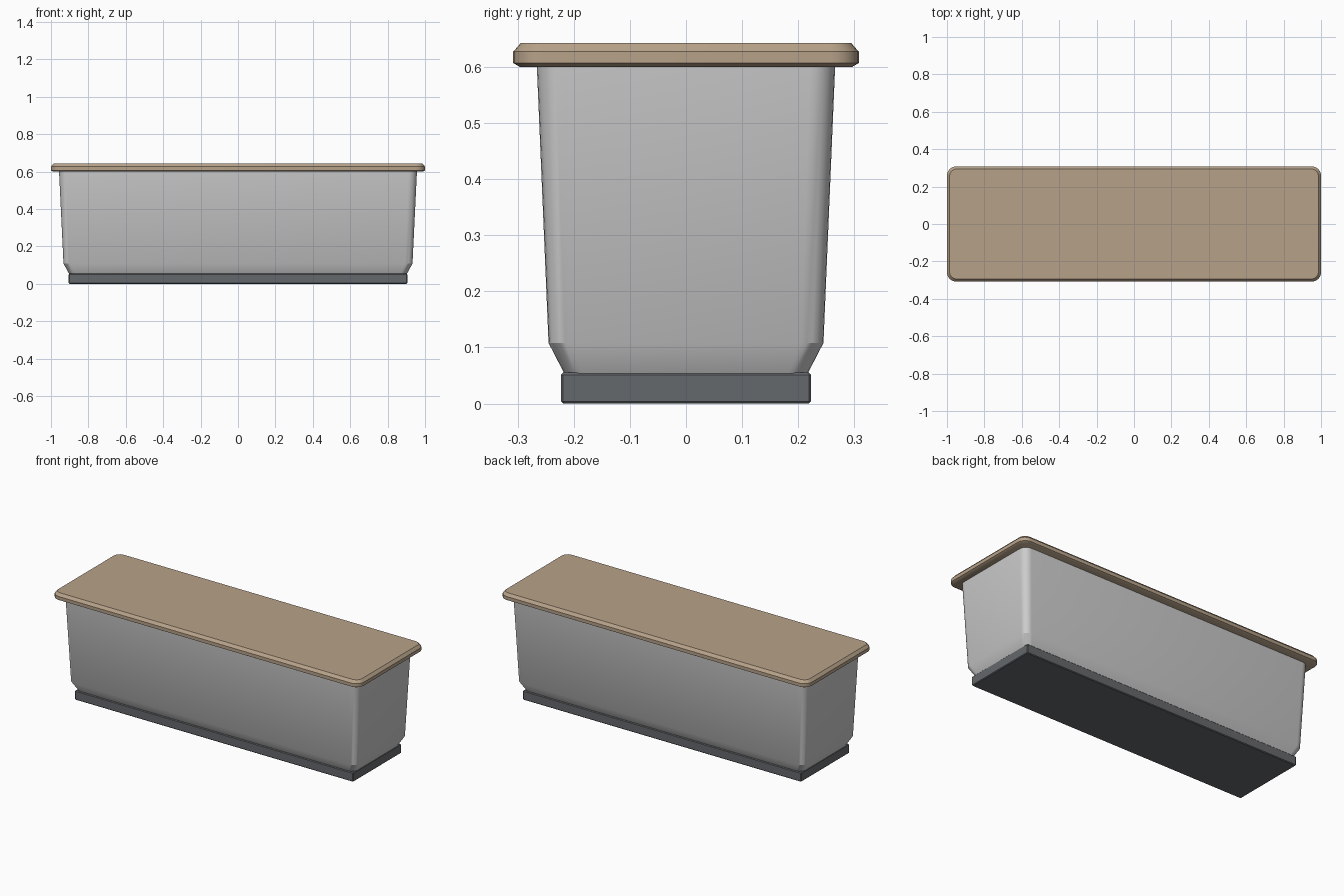
import bpy, bmesh, math

if "Cube" in bpy.data.objects:
    bpy.data.objects.remove(bpy.data.objects["Cube"])


def material(name, color):
    mat = bpy.data.materials.new(name)
    mat.diffuse_color = color
    mat.use_nodes = True
    mat.node_tree.nodes["Principled BSDF"].inputs["Base Color"].default_value = mat.diffuse_color
    return mat


def ring(hx, hy, r, z, seg):
    """Rounded rectangle outline, counter-clockwise."""
    pts = []
    for i, (sx, sy) in enumerate([(1, 1), (-1, 1), (-1, -1), (1, -1)]):
        for k in range(seg + 1):
            a = math.pi / 2 * (i + k / seg)
            pts.append((sx * (hx - r) + r * math.cos(a),
                        sy * (hy - r) + r * math.sin(a), z))
    return pts


def loft(name, sections, seg, mat=None, smooth=True):
    """Capped stack of rounded rectangles (half x, half y, radius, z)."""
    bm = bmesh.new()
    rings = [[bm.verts.new(p) for p in ring(*s, seg)] for s in sections]
    n = len(rings[0])
    for lo, hi in zip(rings, rings[1:]):
        for i in range(n):
            j = (i + 1) % n
            bm.faces.new((lo[i], lo[j], hi[j], hi[i]))
    bm.faces.new(rings[0][::-1])
    bm.faces.new(rings[-1])
    mesh = bpy.data.meshes.new(name)
    bm.to_mesh(mesh)
    bm.free()
    obj = bpy.data.objects.new(name, mesh)
    bpy.context.collection.objects.link(obj)
    if mat:
        mesh.materials.append(mat)
    if smooth:
        bpy.ops.object.select_all(action='DESELECT')
        obj.select_set(True)
        bpy.context.view_layer.objects.active = obj
        bpy.ops.object.shade_smooth_by_angle(angle=math.radians(30))
    return obj


dark = material("dark_grey", (0.13, 0.14, 0.15, 1))
tan = material("tan", (0.47, 0.36, 0.25, 1))

# Plinth with small chamfers on every edge
loft("plinth", [(0.901, 0.219, 0.004, 0.0), (0.905, 0.223, 0.004, 0.004),
                (0.905, 0.223, 0.004, 0.051), (0.901, 0.219, 0.004, 0.055)],
     1, dark, smooth=False)

# Tapered body with a chamfered foot
loft("body", [(0.901, 0.215, 0.035, 0.05), (0.933, 0.245, 0.04, 0.108),
              (0.957, 0.266, 0.045, 0.605)], 6)

# Overhanging top slab with chamfered rim
loft("top_slab", [(0.988, 0.296, 0.04, 0.60), (1.0, 0.308, 0.05, 0.607),
                  (1.0, 0.308, 0.05, 0.627), (0.986, 0.294, 0.038, 0.643)],
     6, tan)
